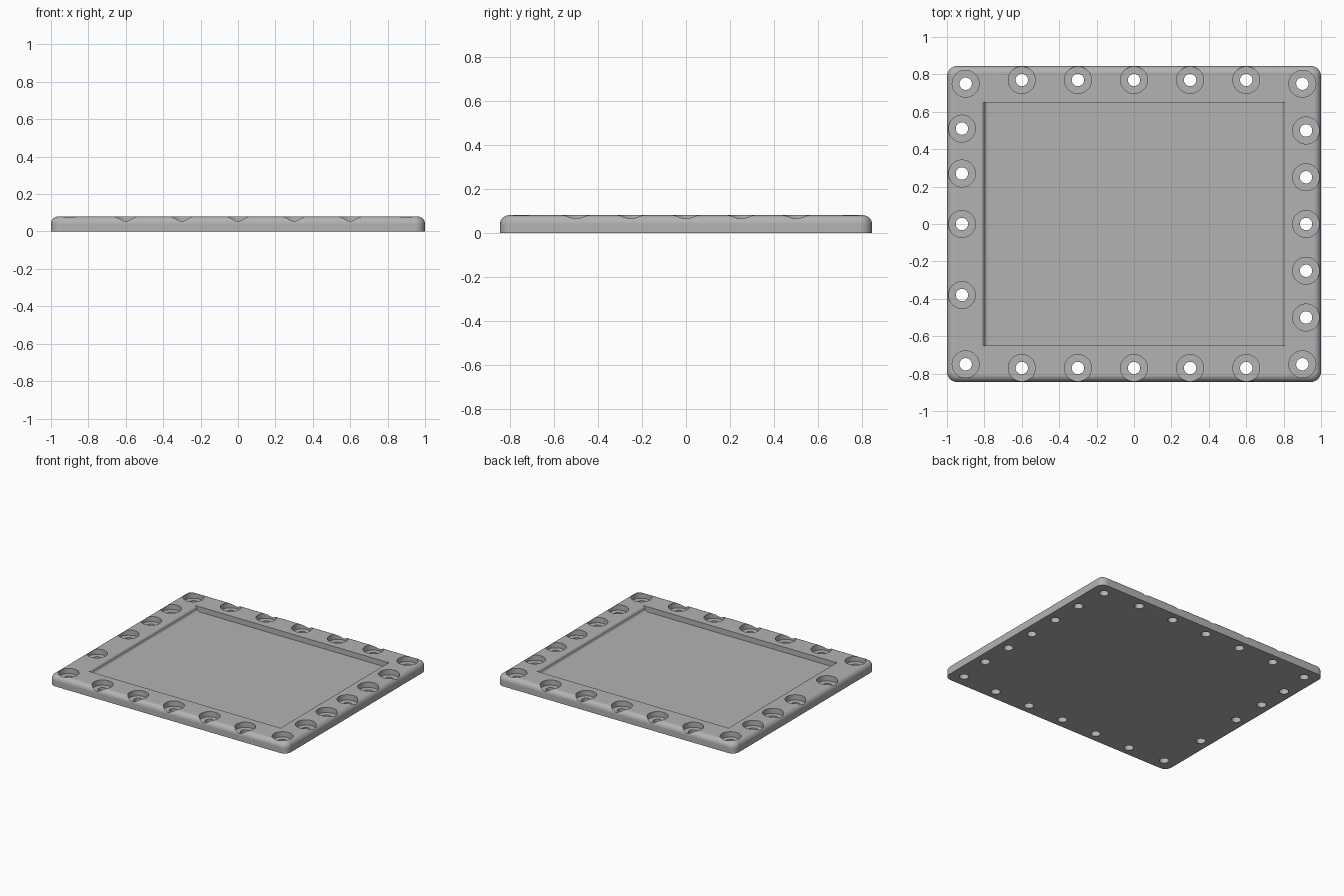
import bpy, bmesh, math

HALF_X, HALF_Y, HEIGHT = 1.0, 0.845, 0.08
CORNER, FILLET = 0.055, 0.04
POCKET_X, POCKET_Y, DEPTH, BLEND = 0.8, 0.65, 0.04, 0.02
BORE_R, SINK_R, SINK_Z = 0.033, 0.072, 0.04

if "Cube" in bpy.data.objects:
    bpy.data.objects.remove(bpy.data.objects["Cube"])

grey = bpy.data.materials.new("plain grey")
grey.use_nodes = True
colour = (0.45, 0.45, 0.45, 1)
grey.diffuse_color = colour
grey.node_tree.nodes["Principled BSDF"].inputs["Base Color"].default_value = colour


def make_object(name, bm):
    bmesh.ops.recalc_face_normals(bm, faces=bm.faces)
    mesh = bpy.data.meshes.new(name)
    bm.to_mesh(mesh)
    bm.free()
    mesh.materials.append(grey)
    obj = bpy.data.objects.new(name, mesh)
    bpy.context.collection.objects.link(obj)
    return obj


def loft(bm, loops):
    """Skin a stack of closed loops and cap both ends."""
    rings = [[bm.verts.new(p) for p in loop] for loop in loops]
    for a, b in zip(rings, rings[1:]):
        for i in range(len(a)):
            j = (i + 1) % len(a)
            bm.faces.new((a[i], a[j], b[j], b[i]))
    bm.faces.new(rings[0])
    bm.faces.new(rings[-1])


def arc(start, end, steps):
    return [math.radians(start + (end - start) * i / steps) for i in range(steps + 1)]


def rounded_rectangle(inset, z):
    r = CORNER - inset
    points = []
    for k, (sx, sy) in enumerate([(1, 1), (-1, 1), (-1, -1), (1, -1)]):
        for a in arc(90 * k, 90 * k + 90, 8):
            points.append((sx * (HALF_X - CORNER) + r * math.cos(a),
                           sy * (HALF_Y - CORNER) + r * math.sin(a), z))
    return points


# Plate with rounded corners and a rounded upper rim
bm = bmesh.new()
loops = [rounded_rectangle(0, 0)]
for a in arc(0, 90, 8):
    loops.append(rounded_rectangle(FILLET * (1 - math.cos(a)),
                                   HEIGHT - FILLET + FILLET * math.sin(a)))
loft(bm, loops)
plate = make_object("cover_plate", bm)

# Pocket: blended left and right sides, straight front and back walls
floor = HEIGHT - DEPTH
side = [(POCKET_X - BLEND + BLEND * math.sin(a), floor + BLEND - BLEND * math.cos(a))
        for a in arc(0, 90, 8)]
side += [(POCKET_X + BLEND - BLEND * math.cos(a), floor + BLEND + BLEND * math.sin(a))
         for a in arc(0, 90, 8)[1:]]
side.append((POCKET_X + BLEND, HEIGHT + 0.05))
outline = side + [(-x, z) for x, z in reversed(side)]
bm = bmesh.new()
loft(bm, [[(x, y, z) for x, z in outline] for y in (-POCKET_Y, POCKET_Y)])
pocket = make_object("pocket_cutter", bm)

# Screw holes: a narrow bore under a wide flat-bottomed recess
centres = [(sx * 0.9, sy * 0.75) for sx in (-1, 1) for sy in (-1, 1)]
centres += [(0.3 * i, sy * 0.77) for i in range(-2, 3) for sy in (-1, 1)]
centres += [(0.92, 0.25 * i) for i in range(-2, 3)]
centres += [(-0.92, y) for y in (0.51, 0.27, 0, -0.38)]
bm = bmesh.new()
for cx, cy in centres:
    steps = [(BORE_R, -0.05), (BORE_R, SINK_Z), (SINK_R, SINK_Z), (SINK_R, HEIGHT + 0.05)]
    loft(bm, [[(cx + r * math.cos(a), cy + r * math.sin(a), z)
               for a in arc(0, 360, 40)[:-1]] for r, z in steps])
holes = make_object("screw_hole_cutter", bm)

# Cut the plate, then drop the cutters
bpy.ops.object.select_all(action='DESELECT')
bpy.context.view_layer.objects.active = plate
plate.select_set(True)
for cutter in (pocket, holes):
    cutter.hide_render = True
    cut = plate.modifiers.new("cut", 'BOOLEAN')
    cut.operation, cut.solver, cut.object = 'DIFFERENCE', 'EXACT', cutter
    bpy.ops.object.modifier_apply(modifier=cut.name)
    bpy.data.objects.remove(cutter)

# Smooth rounded areas while the large faces stay flat
bpy.ops.object.shade_smooth_by_angle(angle=math.radians(30))
weighted = plate.modifiers.new("weighted normals", 'WEIGHTED_NORMAL')
weighted.keep_sharp = True
